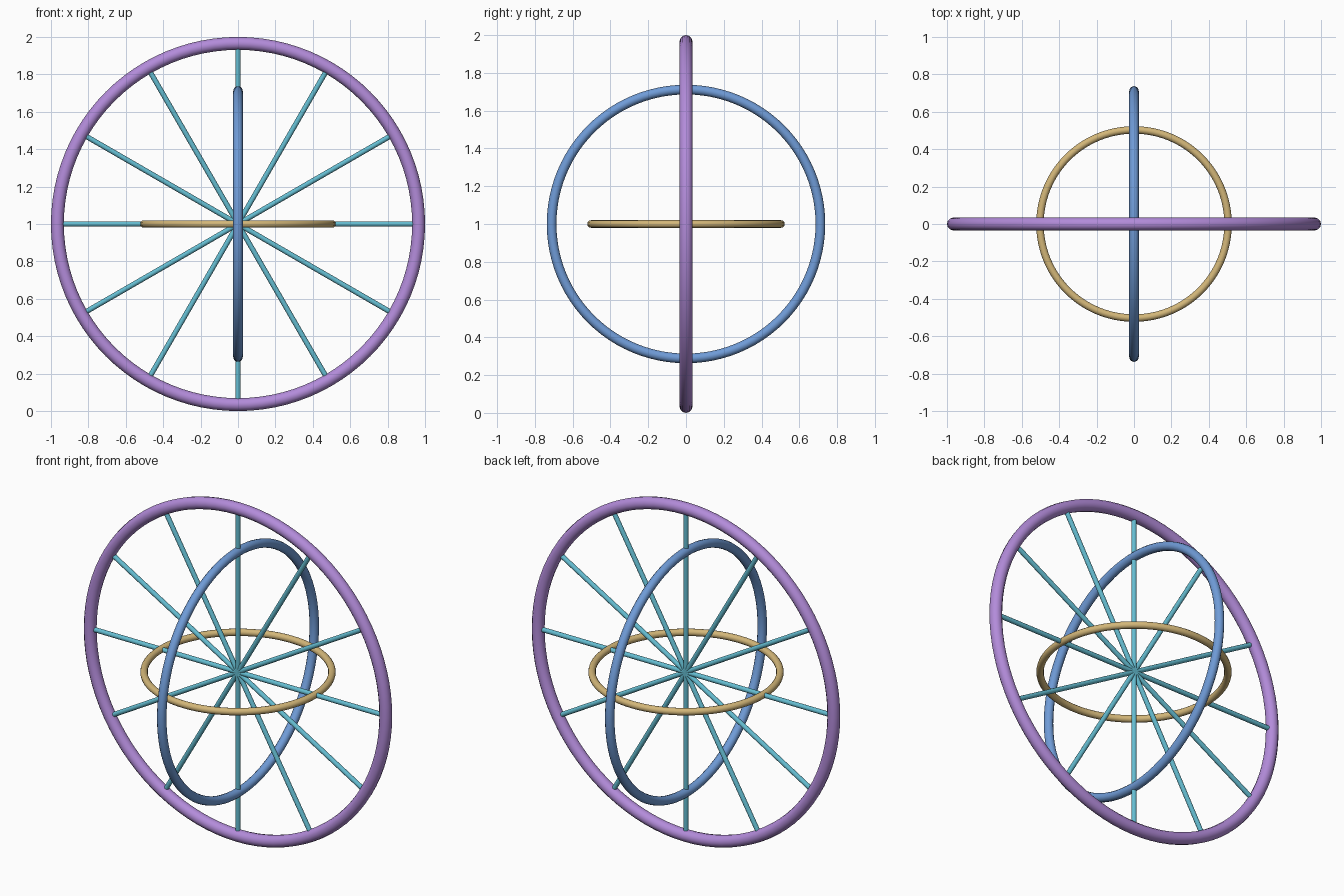
import bpy
from math import pi, sin, cos

cube = bpy.data.objects.get("Cube")
if cube:
    bpy.data.objects.remove(cube, do_unlink=True)

CENTRE = (0, 0, 1)


def material(name, rgb):
    m = bpy.data.materials.new(name)
    m.use_nodes = True
    m.diffuse_color = (*rgb, 1)
    m.node_tree.nodes["Principled BSDF"].inputs["Base Color"].default_value = (*rgb, 1)
    return m


def finish(name, mat):
    obj = bpy.context.object
    obj.name = name
    obj.data.materials.append(mat)
    bpy.ops.object.shade_smooth_by_angle(angle=pi / 3)
    return obj


def ring(name, outer, tube, rotation, mat):
    bpy.ops.mesh.primitive_torus_add(
        major_radius=outer - tube, minor_radius=tube, major_segments=96,
        minor_segments=12, location=CENTRE, rotation=rotation)
    return finish(name, mat)


purple = material("purple", (0.45, 0.26, 0.70))
blue = material("blue", (0.16, 0.33, 0.68))
gold = material("gold", (0.65, 0.47, 0.19))
teal = material("teal", (0.13, 0.51, 0.64))

# Three nested rings, each in its own plane
ring("outer_ring", 1.0, 0.0345, (pi / 2, 0, 0), purple)
ring("middle_ring", 0.737, 0.0255, (0, pi / 2, 0), blue)
ring("inner_ring", 0.523, 0.02, (0, 0, 0), gold)

# Twelve spokes from the centre to the outer ring
REACH = 0.96
for i in range(12):
    a = i * pi / 6
    bpy.ops.mesh.primitive_cylinder_add(
        vertices=12, radius=0.0138, depth=REACH,
        location=(sin(a) * REACH / 2, 0, 1 + cos(a) * REACH / 2),
        rotation=(0, a, 0))
    finish(f"spoke_{i + 1}", teal)
